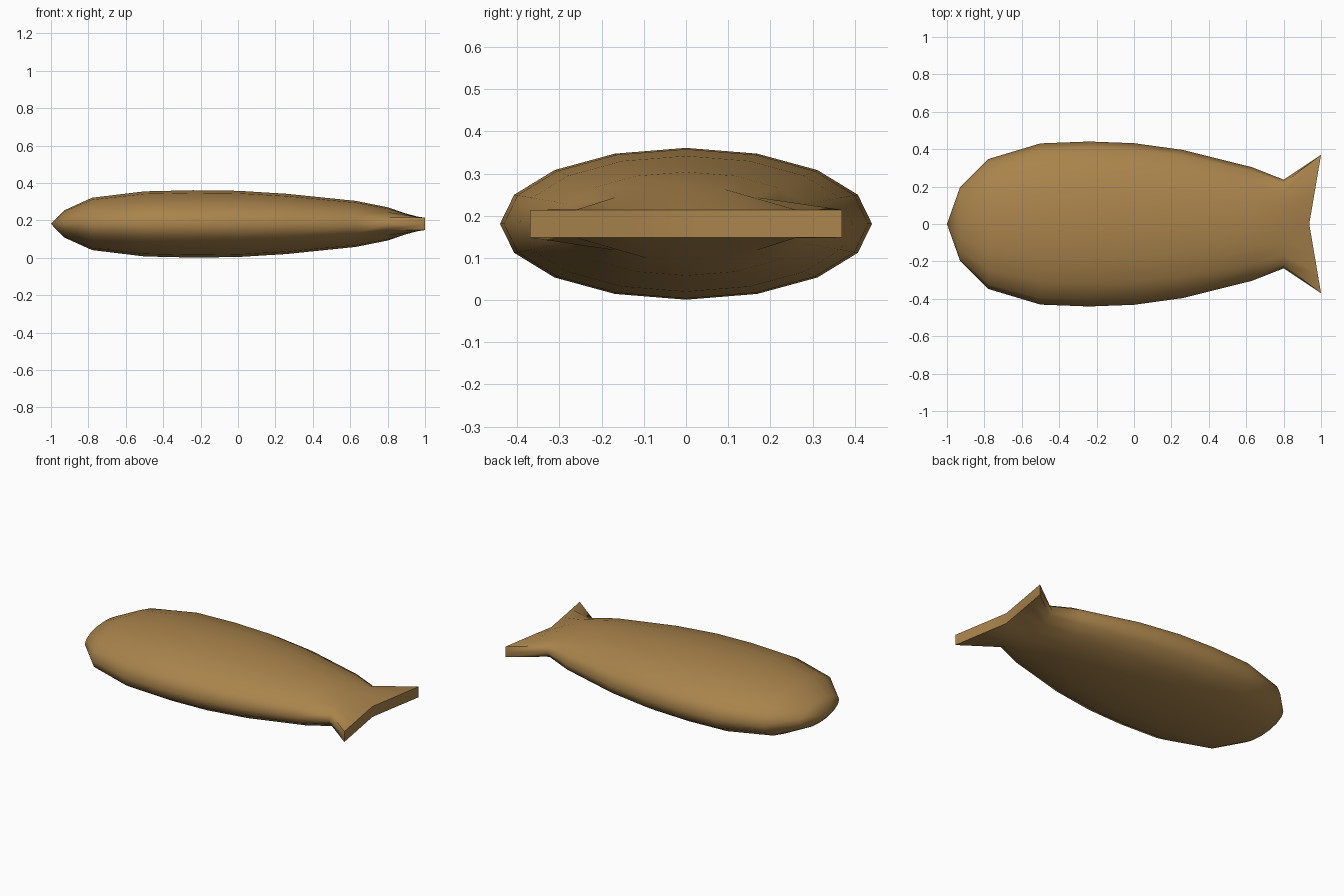
import bpy, bmesh, math

if "Cube" in bpy.data.objects:
    bpy.data.objects.remove(bpy.data.objects["Cube"])

N = 16      # sides of the oval cross-section
CZ = 0.181  # height of the centre line

# body stations: x, half width, half height
STATIONS = [
    (-0.93, 0.197, 0.072),
    (-0.78, 0.347, 0.140),
    (-0.50, 0.431, 0.174),
    (-0.24, 0.441, 0.180),
    (0.00, 0.432, 0.177),
    (0.26, 0.396, 0.161),
    (0.63, 0.304, 0.123),
    (0.80, 0.237, 0.089),
]
TAIL_W, TAIL_T, NOTCH = 0.37, 0.033, 0.937


def tail_point(s, c):
    """Squash the oval into the thin, notched, flared tail edge."""
    y = TAIL_W * s if abs(s) < 0.9 else math.copysign(TAIL_W, s)
    z = 0 if abs(c) < 0.01 else math.copysign(TAIL_T, c)
    return (NOTCH + (1 - NOTCH) * abs(y) / TAIL_W, y, CZ + z)


bm = bmesh.new()
angles = [2 * math.pi * i / N for i in range(N)]

# rings along the body, then the tail ring
rings = [[bm.verts.new((x, w * math.sin(a), CZ + h * math.cos(a))) for a in angles]
         for x, w, h in STATIONS]
tail = [bm.verts.new(tail_point(math.sin(a), math.cos(a))) for a in angles]
rings.append(tail)
for r0, r1 in zip(rings, rings[1:]):
    for i in range(N):
        j = (i + 1) % N
        bm.faces.new((r0[i], r0[j], r1[j], r1[i]))

# pointed nose
tip = bm.verts.new((-1, 0, CZ))
for i in range(N):
    bm.faces.new((tip, rings[0][(i + 1) % N], rings[0][i]))

# tail end: upper and lower points joined straight across
for i in range(4):
    for s in (1, -1):
        q = [tail[s * i], tail[s * (i + 1)], tail[(8 - s * (i + 1)) % N], tail[(8 - s * i) % N]]
        if i == 3:
            q = [tail[s * 3], tail[s * 4], tail[(8 - s * 3) % N]]
        bm.faces.new(q)

bmesh.ops.recalc_face_normals(bm, faces=bm.faces)
mesh = bpy.data.meshes.new("fish_body")
bm.to_mesh(mesh)
bm.free()

fish = bpy.data.objects.new("fish_body", mesh)
bpy.context.collection.objects.link(fish)
mat = bpy.data.materials.new("golden brown")
mat.diffuse_color = (0.40, 0.23, 0.072, 1)
mat.use_nodes = True
mat.node_tree.nodes["Principled BSDF"].inputs["Base Color"].default_value = mat.diffuse_color
mesh.materials.append(mat)

bpy.context.view_layer.objects.active = fish
fish.select_set(True)
bpy.ops.object.shade_smooth_by_angle(angle=math.radians(62))
